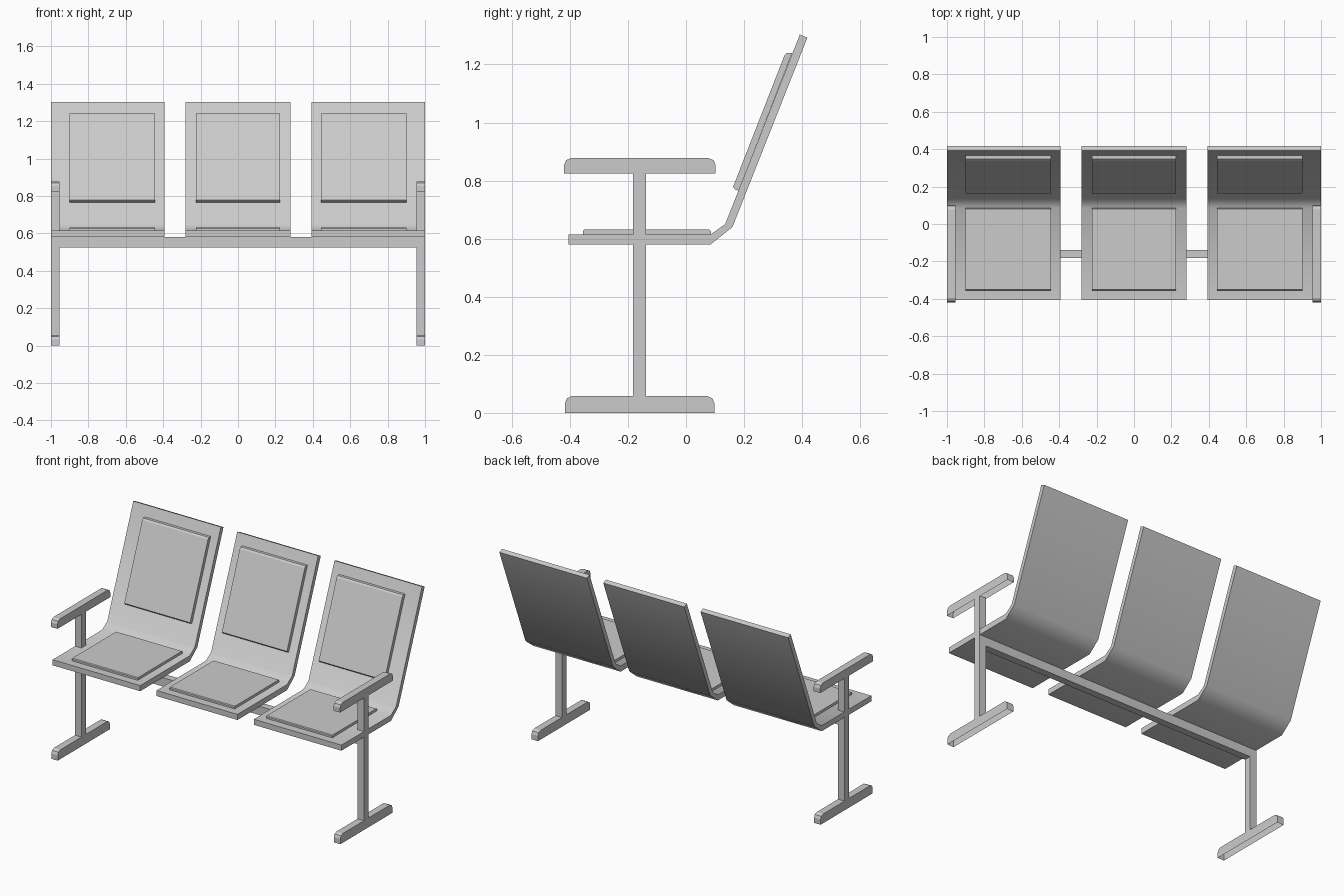
import bpy, bmesh
from math import radians

if "Cube" in bpy.data.objects:
    bpy.data.objects.remove(bpy.data.objects["Cube"])


def extrude(name, profile, x0, x1, open_bottom=False, smooth=0):
    """Extrude a closed (y, z) profile along x."""
    bm = bmesh.new()
    a = [bm.verts.new((x0, y, z)) for y, z in profile]
    b = [bm.verts.new((x1, y, z)) for y, z in profile]
    n = len(profile)
    for i in range(n):
        j = (i + 1) % n
        # the closing side of an open profile is its underside
        if not (open_bottom and j == 0):
            bm.faces.new((a[i], a[j], b[j], b[i]))
    bm.faces.new(a)
    bm.faces.new(b[::-1])
    bmesh.ops.recalc_face_normals(bm, faces=bm.faces)
    mesh = bpy.data.meshes.new(name)
    bm.to_mesh(mesh)
    bm.free()
    ob = bpy.data.objects.new(name, mesh)
    bpy.context.collection.objects.link(ob)
    if smooth:
        bpy.ops.object.select_all(action='DESELECT')
        bpy.context.view_layer.objects.active = ob
        ob.select_set(True)
        bpy.ops.object.shade_smooth_by_angle(angle=radians(smooth))
    return ob


def rect(y0, y1, z0, z1):
    return [(y0, z0), (y0, z1), (y1, z1), (y1, z0)]


def rounded_bar(y0, y1, z0, z1):
    """Bar with rounded upper ends; last side is the underside."""
    return [(y0, z0), (y0, z1 - .025), (y0 + .007, z1 - .008), (y0 + .025, z1),
            (y1 - .025, z1), (y1 - .007, z1 - .008), (y1, z1 - .025), (y1, z0)]


# bent seat shell and its two cushions
shell = [(-.405, .58), (.085, .58), (.16, .64), (.418, 1.292), (.392, 1.303),
         (.135, .65), (.085, .615), (-.405, .615)]
seat_pad = [(-.355, .614), (-.355, .626), (-.351, .631),
            (.081, .631), (.086, .626), (.086, .614)]
back_pad = [(.181, .766), (.171, .768), (.162, .778), (.339, 1.231),
            (.348, 1.24), (.366, 1.24)]

seats = [("left", -.999, -.393, -.9, -.445),
         ("middle", -.28, .28, -.225, .225),
         ("right", .393, .999, .445, .9)]
for side, x0, x1, p0, p1 in seats:
    extrude(side + "_seat_shell", shell, x0, x1, smooth=45)
    extrude(side + "_seat_cushion", seat_pad, p0, p1)
    extrude(side + "_back_cushion", back_pad, p0, p1)

# end frames: foot, post and armrest
for side, s in (("left", -1), ("right", 1)):
    x0, x1 = sorted((s * .955, s))
    extrude(side + "_foot", rounded_bar(-.417, .098, 0, .058), x0, x1, True)
    extrude(side + "_post", rect(-.183, -.138, .055, .83), x0, x1)
    extrude(side + "_armrest", rounded_bar(-.42, .102, .825, .878), x0, x1, True)

# beam carrying the seats
extrude("support_beam", rect(-.183, -.138, .525, .58), -.955, .955)
